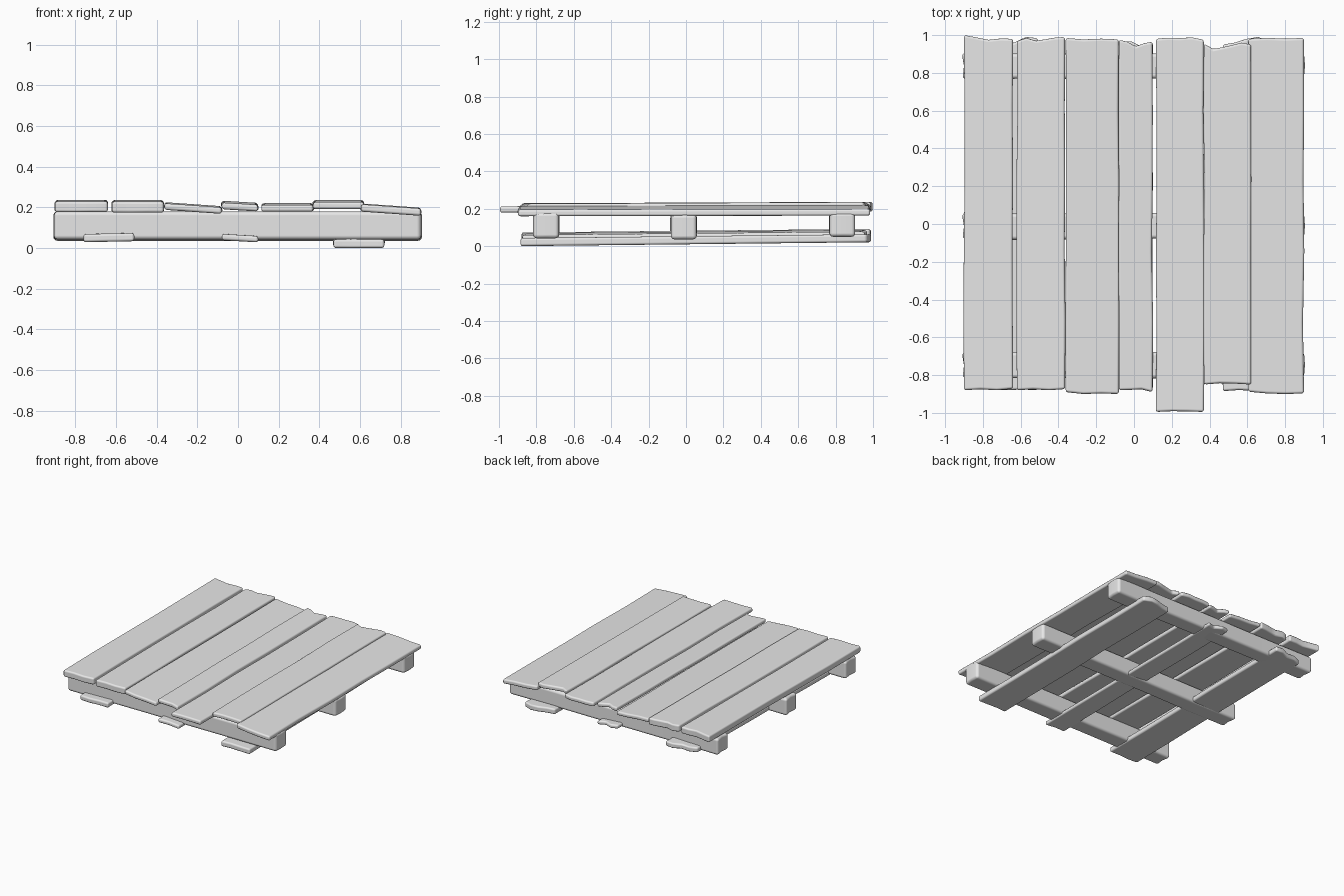
import bpy, bmesh, math, random
from mathutils import Vector

random.seed(4)
cube = bpy.data.objects.get("Cube")
if cube:
    bpy.data.objects.remove(cube, do_unlink=True)

wood = bpy.data.materials.new("pale_grey_wood")
wood.use_nodes = True
grey = (0.8, 0.8, 0.8, 1)
wood.diffuse_color = grey
wood.node_tree.nodes["Principled BSDF"].inputs["Base Color"].default_value = grey


def board(name, left, right, near, far, z, thick, tilt=(0, 0), bevel=0.013,
          near_cut=(0, 0), far_cut=(0, 0), wobble=0.004, across=False):
    """Extrude a rough-ended outline; the cuts push evenly spaced end points inwards."""
    def end(cuts, base, sign):
        n = len(cuts) - 1
        return [(left + (right - left) * i / n, base + sign * c) for i, c in enumerate(cuts)]

    def side(x):
        return [(x + random.uniform(-wobble, wobble), near + (far - near) * t)
                for t in (0.2, 0.4, 0.6, 0.8)]

    outline = end(near_cut, near, 1) + side(right)
    outline += end(far_cut, far, -1)[::-1] + side(left)[::-1]
    if across:
        outline = [(y, -x) for x, y in outline]
    cx = sum(p[0] for p in outline) / len(outline)
    bm = bmesh.new()
    verts = [bm.verts.new((x, y, z + tilt[0] * (x - cx) + tilt[1] * y)) for x, y in outline]
    base = bm.faces.new(verts)
    top = bmesh.ops.extrude_face_region(bm, geom=[base])["geom"]
    for v in top:
        if isinstance(v, bmesh.types.BMVert):
            v.co += Vector((0, 0, thick))
    bmesh.ops.recalc_face_normals(bm, faces=bm.faces)
    mesh = bpy.data.meshes.new(name)
    bm.to_mesh(mesh)
    bm.free()
    mesh.materials.append(wood)
    obj = bpy.data.objects.new(name, mesh)
    bpy.context.collection.objects.link(obj)
    # Worn, rounded edges
    mod = obj.modifiers.new("worn_edges", "BEVEL")
    mod.width = bevel
    mod.segments = 3
    mod.limit_method = "ANGLE"
    mod.angle_limit = math.radians(35)
    mod.harden_normals = True
    bpy.ops.object.select_all(action="DESELECT")
    obj.select_set(True)
    bpy.context.view_layer.objects.active = obj
    bpy.ops.object.shade_smooth_by_angle(angle=math.radians(45))
    return obj


# Deck boards, from the model's right to its left
board("deck_board_1", -0.9, -0.64, -0.88, 1.0, 0.18, 0.053, (0, 0.004),
      near_cut=(0, 0.005, 0, 0.008), far_cut=(0, 0.012, 0.025, 0.018, 0.02))
board("deck_board_2", -0.62, -0.365, -0.88, 0.99, 0.178, 0.054, (0, 0.004),
      near_cut=(0, 0.005, 0, 0.006), far_cut=(0.022, 0.005, 0.02, 0.012, 0.003, 0))
board("deck_board_3", -0.362, -0.08, -0.9, 0.985, 0.181, 0.032, (-0.07, 0.003),
      near_cut=(0.01, 0, 0.003, 0), far_cut=(0, 0.008, 0.004, 0.008))
board("deck_board_4", -0.08, 0.098, -0.89, 0.975, 0.19, 0.033, (-0.06, 0.005),
      near_cut=(0.01, 0.012, 0.015, 0), far_cut=(0, 0.01, 0.035, 0.018, 0.01))
board("deck_board_5", 0.115, 0.37, -0.995, 0.99, 0.183, 0.034, (0, 0.004),
      near_cut=(0, 0.004, 0.003, 0), far_cut=(0.01, 0.004, 0.006, 0.002, 0.015), wobble=0.006)
board("deck_board_6", 0.37, 0.62, -0.85, 0.96, 0.196, 0.035, (0, 0.005),
      near_cut=(0, 0.007, 0.005, 0), far_cut=(0.005, 0.034, 0.024, 0.013, 0, 0.01))
board("deck_board_7", 0.605, 0.9, -0.9, 0.985, 0.171, 0.036, (-0.07, 0.002),
      near_cut=(0.012, 0.003, 0, 0.003), far_cut=(0.005, 0, 0.004, 0), wobble=0.006)

# Cross beams under the deck
for name, y, z, high in (("front_beam", -0.748, 0.042, 0.138),
                         ("middle_beam", -0.012, 0.036, 0.134),
                         ("back_beam", 0.836, 0.05, 0.13)):
    board(name, -y - 0.069, -y + 0.069, -0.912, 0.905, z, high, bevel=0.02,
          near_cut=(0, 0.012, 0.004), far_cut=(0.004, 0, 0.006), across=True)

# Runners under the beams
board("right_runner", -0.76, -0.51, -0.88, 0.99, 0.04, 0.04, (0.02, 0.01),
      near_cut=(0.008, 0, 0.004, 0), far_cut=(0.05, 0.025, 0.03, 0, 0.006))
board("middle_runner", -0.08, 0.1, -0.88, 0.97, 0.042, 0.031, (-0.06, 0.01),
      near_cut=(0, 0.01, 0.004), far_cut=(0.015, 0, 0.03, 0.01))
board("left_runner", 0.47, 0.72, -0.885, 0.99, 0.01, 0.043, (0, 0.011),
      near_cut=(0, 0.006, 0.002, 0), far_cut=(0.04, 0.03, 0.01, 0, 0.025))
